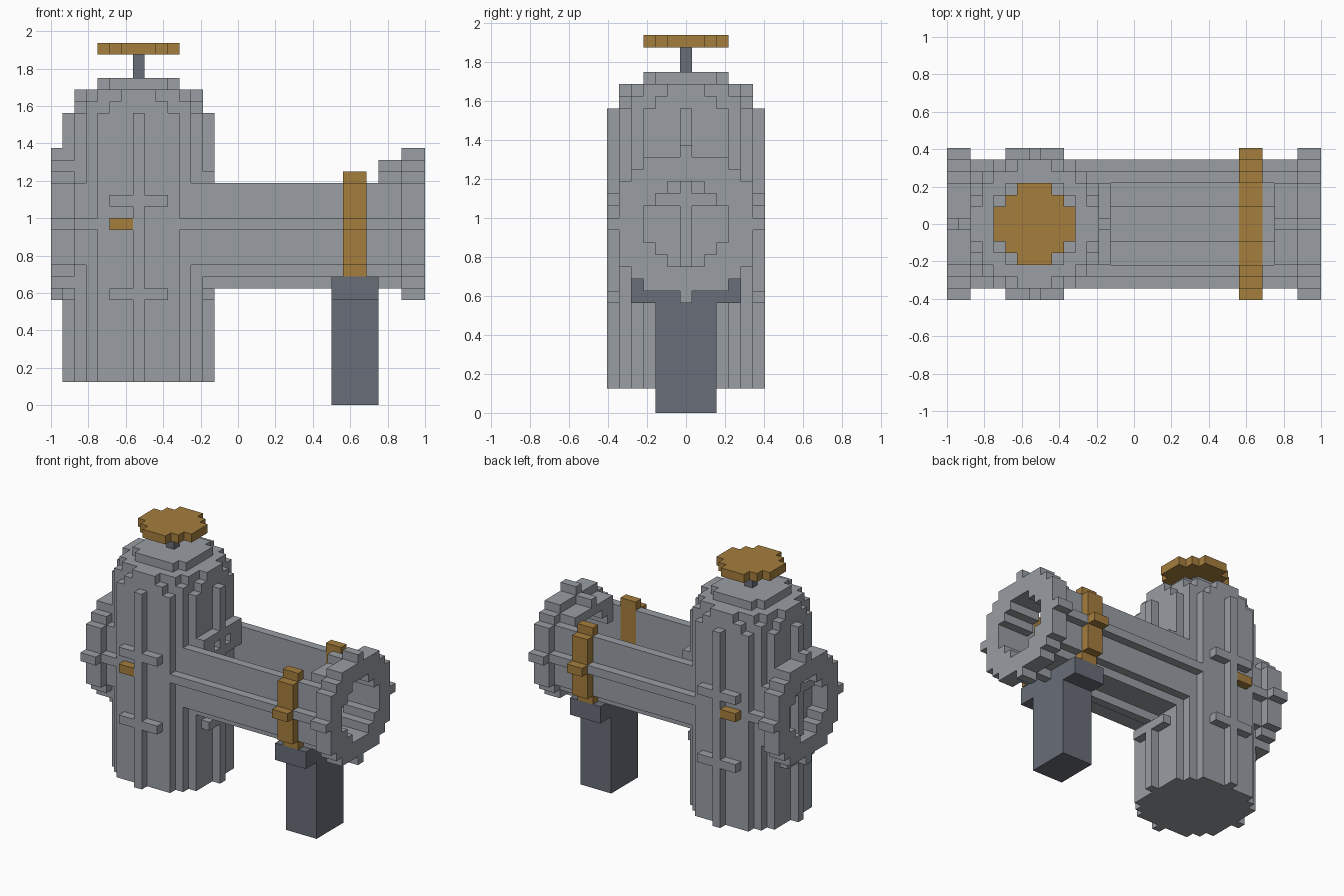
import bpy, bmesh
from mathutils import Vector

cube = bpy.data.objects.get("Cube")
if cube:
    bpy.data.objects.remove(cube, do_unlink=True)

S = 1 / 16                      # block size
TX, PZ = 7, 15                  # tower axis (x index), pipe axis (z index)
BORE = 12                       # squared radius of the pipe bore
blocks = {}                     # (x, y, z) block index -> part name


def make_material(name, rgb):
    m = bpy.data.materials.new(name)
    m.use_nodes = True
    m.diffuse_color = (*rgb, 1)
    bsdf = m.node_tree.nodes["Principled BSDF"]
    bsdf.inputs["Base Color"].default_value = (*rgb, 1)
    bsdf.inputs["Roughness"].default_value = 0.8
    return m


grey = make_material("steel grey", (0.319, 0.342, 0.371))
brass = make_material("brass", (0.376, 0.209, 0.048))
dark = make_material("dark iron", (0.138, 0.153, 0.184))


def box(part, xs, ys, zs):
    for x in xs:
        for y in ys:
            for z in zs:
                blocks[x, y, z] = part


def upright_disc(part, r2, zs):
    """Blocky disc around the tower axis, r2 is the squared radius."""
    for x in range(-6, 7):
        for y in range(-6, 7):
            if x * x + y * y <= r2:
                box(part, [TX + x], [y], zs)


def pipe_ring(part, r2, xs, lowest=-6):
    """Blocky ring around the pipe axis, leaving the bore open."""
    for y in range(-6, 7):
        for z in range(lowest, 7):
            if BORE < y * y + z * z <= r2:
                box(part, xs, [y], [PZ + z])


# Pipe, end flanges and the strap around the pipe
pipe_ring("pipe", 25, range(2, 30))
pipe_ring("left_flange", 36, range(30, 32))
pipe_ring("right_flange", 36, range(0, 2))
pipe_ring("strap", 36, range(25, 27), lowest=-4)

# Open trough along the top of the pipe
for x in range(14, 28):
    for y in range(-3, 4):
        for z in range(PZ - 2, PZ + 7):
            blocks.pop((x, y, z), None)

# Tower with two bands and an elliptical dome
upright_disc("tower", 36, range(2, 25))
for z in (9, 17):
    upright_disc("tower", 40, [z])
for h in range(1, 4):
    upright_disc("tower_dome", 36 * (1 - h * h / 16), [24 + h])

# Small brass tags on the front and back of the tower
box("tower_tag", [TX - 2, TX - 1], [-6, 6], [PZ])

# Hand wheel on its stem
box("wheel_stem", [TX], [0], [28, 29])
upright_disc("hand_wheel", 12, [30])

# Support post with a saddle under the pipe
box("support_post", range(24, 28), range(-2, 3), range(0, 9))
box("support_saddle", range(24, 28), range(-4, 5), range(9, 11))

PARTS = {
    "pipe": grey, "left_flange": grey, "right_flange": grey,
    "tower": grey, "tower_dome": grey,
    "strap": brass, "tower_tag": brass, "hand_wheel": brass,
    "wheel_stem": dark, "support_post": dark, "support_saddle": dark,
}


def build_part(name, material):
    """Skin the exposed sides of a part and merge the flat areas."""
    bm = bmesh.new()
    verts = {}

    def corner(p):
        key = tuple(p)
        if key not in verts:
            verts[key] = bm.verts.new((-1 + p[0] * S, (p[1] - 0.5) * S, p[2] * S))
        return verts[key]

    for pos, part in blocks.items():
        if part != name:
            continue
        for axis in range(3):
            u, v = (axis + 1) % 3, (axis + 2) % 3
            for side in (0, 1):
                near = list(pos)
                near[axis] += 2 * side - 1
                if tuple(near) in blocks:
                    continue
                loop = []
                for a, b in ((0, 0), (1, 0), (1, 1), (0, 1)):
                    p = list(pos)
                    p[axis] += side
                    p[u] += a
                    p[v] += b
                    loop.append(corner(p))
                bm.faces.new(loop if side else loop[::-1])
    bmesh.ops.dissolve_limit(bm, angle_limit=0.02, verts=bm.verts[:], edges=bm.edges[:])
    mesh = bpy.data.meshes.new(name)
    bm.to_mesh(mesh)
    bm.free()
    mesh.materials.append(material)
    bpy.context.collection.objects.link(bpy.data.objects.new(name, mesh))


for part_name, part_material in PARTS.items():
    build_part(part_name, part_material)
